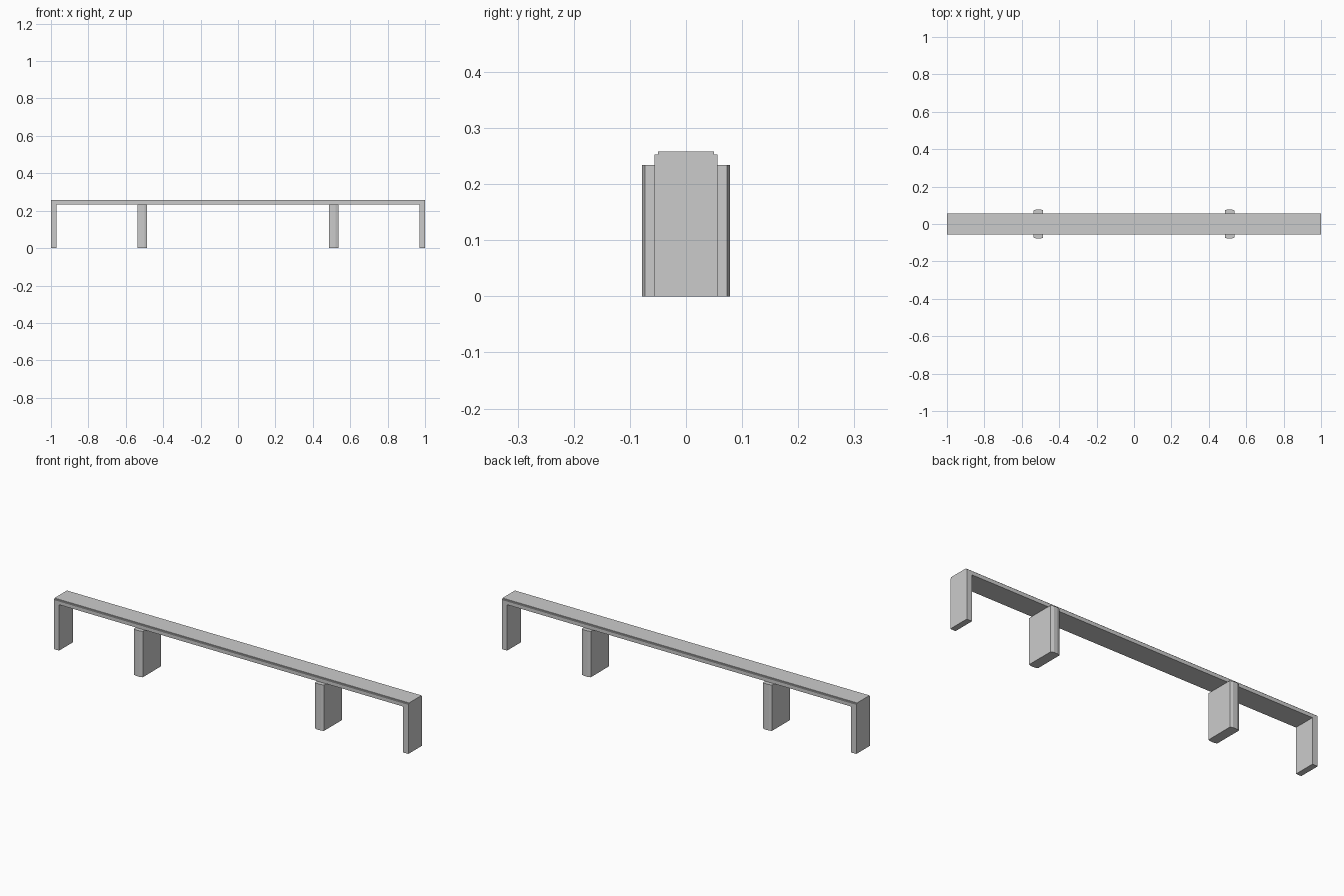
import bpy, bmesh

if "Cube" in bpy.data.objects:
    bpy.data.objects.remove(bpy.data.objects["Cube"])


def extrude_profile(name, points, start, depth):
    """Extrude a closed 3D outline along a vector into a solid."""
    bm = bmesh.new()
    face = bm.faces.new([bm.verts.new(p) for p in points])
    result = bmesh.ops.extrude_face_region(bm, geom=[face])
    verts = [v for v in result["geom"] if isinstance(v, bmesh.types.BMVert)]
    bmesh.ops.translate(bm, verts=verts, vec=depth)
    bmesh.ops.translate(bm, verts=bm.verts, vec=start)
    bmesh.ops.recalc_face_normals(bm, faces=bm.faces)
    mesh = bpy.data.meshes.new(name)
    bm.to_mesh(mesh)
    bm.free()
    obj = bpy.data.objects.new(name, mesh)
    bpy.context.collection.objects.link(obj)
    return obj


DECK_BOTTOM, LEDGE, TOP = 0.234, 0.253, 0.258
HALF_W, TOP_HALF_W = 0.056, 0.05

# Deck: long slab with a small step along both upper edges
half = [(HALF_W, DECK_BOTTOM), (HALF_W, LEDGE), (TOP_HALF_W, LEDGE), (TOP_HALF_W, TOP)]
section = half + [(-y, z) for y, z in reversed(half)]
extrude_profile("deck", [(0, y, z) for y, z in section], (-1, 0, 0), (2, 0, 0))

# Pier plan: thin wall with chamfered ends
quarter = [(0.025, 0.073), (0.011, 0.078)]
pier = quarter + [(-x, y) for x, y in reversed(quarter)]
pier += [(-x, -y) for x, y in pier]

# End wall plan: plain rectangle flush with the deck
wall = [(-0.015, -HALF_W), (0.015, -HALF_W), (0.015, HALF_W), (-0.015, HALF_W)]

# Supports on both sides
for side, label in ((-1, "left"), (1, "right")):
    for part, plan, x in (("pier", pier, 0.511), ("end_wall", wall, 0.985)):
        extrude_profile(f"{label}_{part}", [(px, py, 0) for px, py in plan],
                        (side * x, 0, 0), (0, 0, DECK_BOTTOM))
